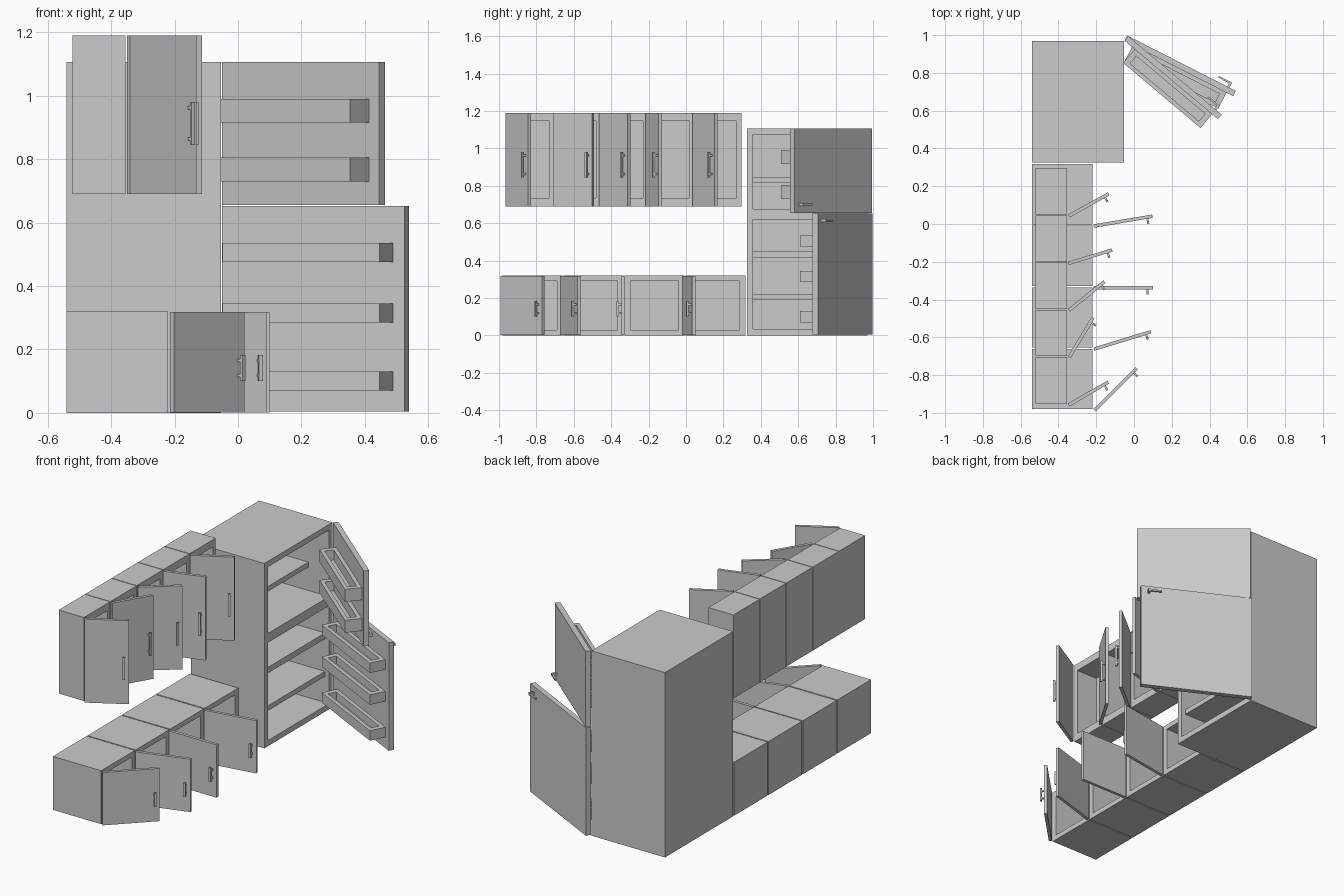
import bpy, bmesh
from math import radians
from mathutils import Matrix, Vector

if "Cube" in bpy.data.objects:
    bpy.data.objects.remove(bpy.data.objects["Cube"])


def finish(name, bm, hinge=(0, 0), angle=0):
    bmesh.ops.recalc_face_normals(bm, faces=bm.faces[:])
    me = bpy.data.meshes.new(name)
    bm.to_mesh(me)
    bm.free()
    ob = bpy.data.objects.new(name, me)
    ob.location = (hinge[0], hinge[1], 0)
    ob.rotation_euler[2] = radians(angle)
    bpy.context.collection.objects.link(ob)
    return ob


def add_box(bm, x, y, z):
    """Box from three sorted (min, max) ranges."""
    ranges = [sorted(r) for r in (x, y, z)]
    centre = Vector([(a + b) / 2 for a, b in ranges])
    size = [b - a for a, b in ranges]
    mat = Matrix.Translation(centre) @ Matrix.Diagonal((*size, 1))
    bmesh.ops.create_cube(bm, size=1, matrix=mat)


def boxes(name, parts, hinge=(0, 0), angle=0):
    bm = bmesh.new()
    for p in parts:
        add_box(bm, *p)
    return finish(name, bm, hinge, angle)


def open_box(name, x, y, z, axis, walls, floor, hinge=(0, 0), angle=0):
    """Hollow box open on the max side of one axis; walls = thickness along the other two."""
    bm = bmesh.new()
    lim = [sorted(r) for r in (x, y, z)]
    others = [i for i in range(3) if i != axis]

    def ring(level, inset):
        pts = []
        for a, b in ((0, 0), (1, 0), (1, 1), (0, 1)):
            co = [0, 0, 0]
            co[axis] = level
            for i, side, w in zip(others, (a, b), walls):
                co[i] = lim[i][side] + (-w if side else w) * inset
            pts.append(bm.verts.new(co))
        return pts

    lo, hi = lim[axis]
    rings = [ring(lo, 0), ring(hi, 0), ring(hi, 1), ring(lo + floor, 1)]
    for r, s in zip(rings, rings[1:]):
        for i in range(4):
            j = (i + 1) % 4
            bm.faces.new((r[i], r[j], s[j], s[i]))
    bm.faces.new(rings[0])
    bm.faces.new(rings[-1])
    return finish(name, bm, hinge, angle)


def cabinet_door(name, hinge, angle, length, z, handle_u, handle_z):
    """Door panel plus vertical bar handle on two posts."""
    t = 0.018
    boxes(name, [((0, length), (-t, 0), z)], hinge, angle)
    a, b = handle_z
    u = handle_u
    bar = [((u - 0.006, u + 0.006), (-t - 0.026, -t - 0.015), handle_z)]
    for p in (a + 0.018, b - 0.018):
        bar.append(((u - 0.005, u + 0.005), (-t - 0.015, -t), (p - 0.005, p + 0.005)))
    boxes(name + "_handle", bar, hinge, angle)


# Base cabinets
for i, angle in enumerate((45, 17, 0, 9.5)):
    y = -0.98 + i * 0.326
    open_box(f"base_cabinet_{i+1}", (-0.54, -0.22), (y, y + 0.319), (0, 0.32), 0, (0.03, 0.03), 0.025)
    cabinet_door(f"base_door_{i+1}", (-0.215, y), angle, 0.315, (0.002, 0.318), 0.287, (0.10, 0.183))

# Wall cabinets
for i, angle in enumerate((30, 59, 39, 17, 29)):
    y = -0.95 + i * 0.25
    open_box(f"wall_cabinet_{i+1}", (-0.54 + 0.018, -0.355), (y, y + 0.246), (0.69, 1.19), 0, (0.026, 0.044), 0.025)
    cabinet_door(f"wall_door_{i+1}", (-0.35, y), angle, 0.242, (0.69, 1.19), 0.216, (0.845, 0.98))

# Refrigerator body and shelves
open_box("fridge_body", (-0.54, -0.053), (0.325, 0.97), (0, 1.107), 0, (0.033, 0.034), 0.035)
inner_y = (0.358, 0.937)
for name, front, z in (("fridge_divider", -0.053, (0.62, 0.675)),
                       ("freezer_shelf", -0.19, (0.815, 0.845)),
                       ("upper_shelf", -0.08, (0.415, 0.45)),
                       ("lower_shelf", -0.08, (0.19, 0.22))):
    boxes(name, [((-0.505, front), inner_y, z)])

# Refrigerator doors with bins and handles
hinge = (-0.05, 0.97)
for name, angle, z, handle_z, start, bins in (
        ("fridge_lower_door", -27, (0.005, 0.652), 0.613, 0.05, ((0.07, 0.13), (0.285, 0.345), (0.475, 0.535))),
        ("fridge_upper_door", -40, (0.655, 1.107), 0.70, 0.07, ((0.73, 0.805), (0.915, 0.99)))):
    t = 0.031
    boxes(name, [((0, 0.645), (0, t), z)], hinge, angle)
    for i, bz in enumerate(bins):
        open_box(f"{name}_bin_{i+1}", (start, 0.605), (-0.095, 0), bz, 2, (0.03, 0.022), 0.015, hinge, angle)
    boxes(name + "_handle",
          [((0.53, 0.608), (t + 0.02, t + 0.03), (handle_z - 0.005, handle_z + 0.005)),
           ((0.594, 0.608), (t, t + 0.03), (handle_z - 0.008, handle_z + 0.008))], hinge, angle)
